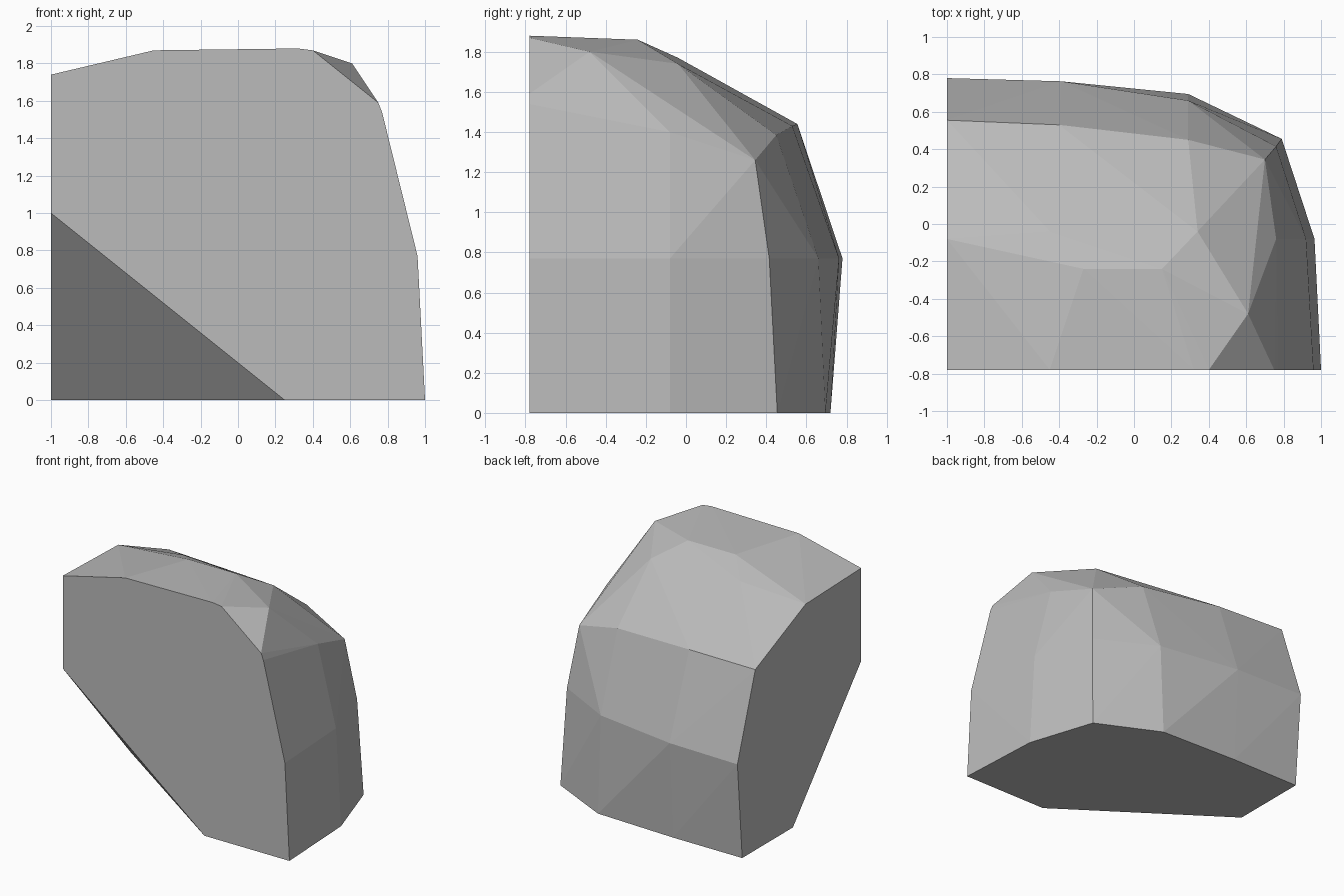
import bpy, bmesh, math

if "Cube" in bpy.data.objects:
    bpy.data.objects.remove(bpy.data.objects["Cube"])

# Contour rings of the boulder, from the ground up
base = [(-1, .72), (-.39, .72), (.29, .695), (.79, .455), (.965, -.08), (1, -.78),
        (.25, -.78), (-1, .08)]                      # last two: sliced corner
waist = [(-1, .78), (-.39, .763), (.29, .66), (.76, .415), (.92, -.08), (.96, -.78)]
shoulder = [(-1, .555, 1.44), (-.4, .53, 1.43), (.29, .45, 1.385), (.70, .345, 1.26),
            (.76, -.08, 1.4), (.77, -.78, 1.54)]
crown = [(-1, -.08, 1.72), (-.45, -.04, 1.77), (.34, -.04, 1.74), (-.27, -.24, 1.86),
         (.15, -.24, 1.86), (.61, -.48, 1.8)]
# Upper rim of the flat front and the top of the sliced corner
front_rim = [(x, -.78, z) for x, z in
             [(-1, 1.74), (-.45, 1.87), (.32, 1.88), (.4, 1.87), (.75, 1.59), (-1, 1)]]

points = ([(x, y, 0) for x, y in base] + [(x, y, .77) for x, y in waist]
          + shoulder + crown + front_rim)

# Faceted skin around the rings
bm = bmesh.new()
for p in points:
    bm.verts.new(p)
hull = bmesh.ops.convex_hull(bm, input=bm.verts)
loose = [v for v in bm.verts if not v.link_faces]
bmesh.ops.delete(bm, geom=loose, context='VERTS')
bmesh.ops.dissolve_limit(bm, angle_limit=math.radians(.5), verts=bm.verts, edges=bm.edges)
bmesh.ops.recalc_face_normals(bm, faces=bm.faces)

mesh = bpy.data.meshes.new("boulder")
bm.to_mesh(mesh)
bm.free()

stone = bpy.data.materials.new("grey stone")
stone.diffuse_color = (.5, .5, .5, 1)
stone.use_nodes = True
stone.node_tree.nodes["Principled BSDF"].inputs["Base Color"].default_value = stone.diffuse_color
mesh.materials.append(stone)
bpy.context.collection.objects.link(bpy.data.objects.new("boulder", mesh))
